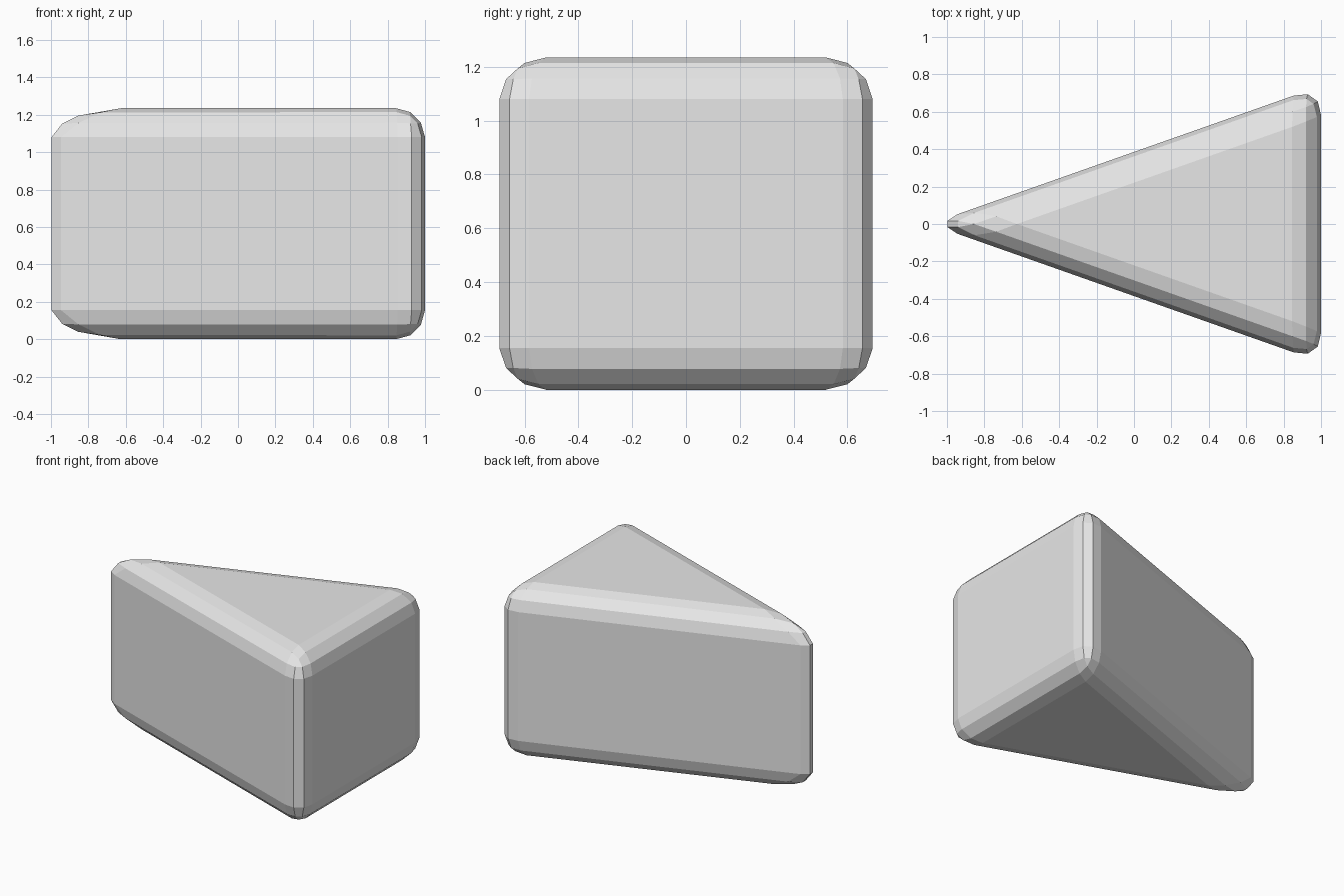
import bpy
import bmesh

cube = bpy.data.objects.get("Cube")
if cube:
    bpy.data.objects.remove(cube, do_unlink=True)

# Plain light grey
grey = bpy.data.materials.new("light_grey")
grey.use_nodes = True
colour = (0.8, 0.8, 0.8, 1)
grey.diffuse_color = colour
grey.node_tree.nodes["Principled BSDF"].inputs["Base Color"].default_value = colour

# Triangular prism: narrow tip at -x, broad end at +x
height = 1.235
outline = [(-1.092, 0), (1, -0.738), (1, 0.738)]
bm = bmesh.new()
base = bm.faces.new([bm.verts.new((x, y, 0)) for x, y in outline])
top = bmesh.ops.extrude_face_region(bm, geom=[base])["geom"]
bmesh.ops.translate(bm, vec=(0, 0, height),
                    verts=[v for v in top if isinstance(v, bmesh.types.BMVert)])
bmesh.ops.recalc_face_normals(bm, faces=bm.faces)

mesh = bpy.data.meshes.new("wedge_block")
bm.to_mesh(mesh)
bm.free()
mesh.materials.append(grey)
wedge = bpy.data.objects.new("wedge_block", mesh)
bpy.context.collection.objects.link(wedge)

# Faceted rounding on every edge
bevel = wedge.modifiers.new("rounded_edges", 'BEVEL')
bevel.width = 0.155
bevel.segments = 3
bevel.limit_method = 'NONE'
bevel.use_clamp_overlap = False
